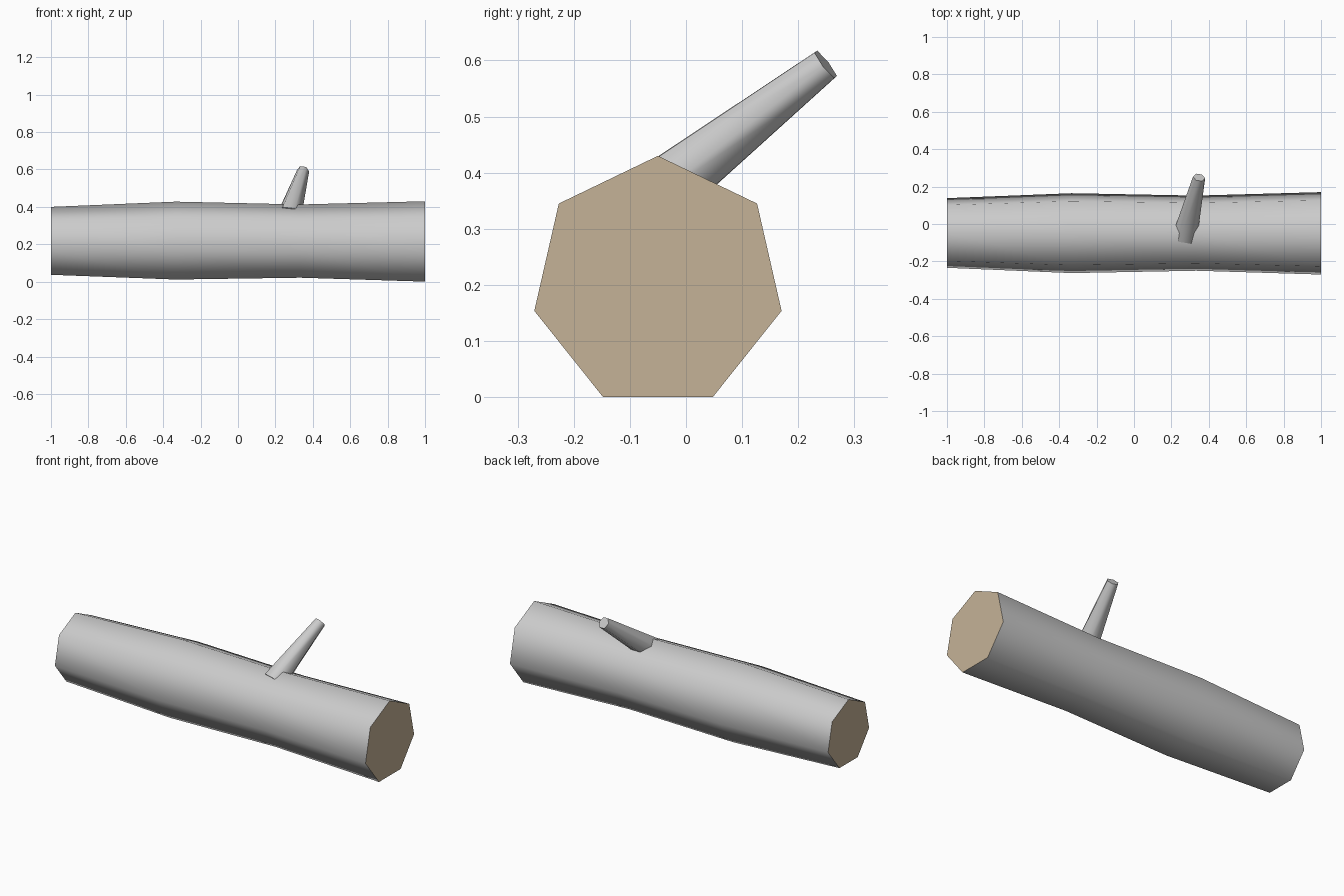
import bpy
import bmesh
import math
from mathutils import Vector

cube = bpy.data.objects.get("Cube")
if cube:
    bpy.data.objects.remove(cube, do_unlink=True)


def make_material(name, rgb):
    mat = bpy.data.materials.new(name)
    mat.use_nodes = True
    mat.diffuse_color = (*rgb, 1)
    mat.node_tree.nodes["Principled BSDF"].inputs["Base Color"].default_value = (*rgb, 1)
    return mat


bark = make_material("grey bark", (0.60, 0.60, 0.60))
cut_wood = make_material("tan cut wood", (0.56, 0.45, 0.31))


def loft(name, sections, sides, u, v, start, materials):
    """Skin regular polygon rings (centre, radius) spanned by axes u and v, with end caps."""
    bm = bmesh.new()
    rings = []
    for centre, radius in sections:
        angles = [start + math.tau * i / sides for i in range(sides)]
        rings.append([bm.verts.new(Vector(centre) + radius * (u * math.cos(a) + v * math.sin(a)))
                      for a in angles])
    for low, high in zip(rings, rings[1:]):
        for i in range(sides):
            j = (i + 1) % sides
            bm.faces.new((low[i], low[j], high[j], high[i]))
    caps = [bm.faces.new(rings[0]), bm.faces.new(rings[-1])]
    for cap in caps:
        cap.material_index = len(materials) - 1
    bmesh.ops.recalc_face_normals(bm, faces=bm.faces)
    mesh = bpy.data.meshes.new(name)
    bm.to_mesh(mesh)
    bm.free()
    for mat in materials:
        mesh.materials.append(mat)
    obj = bpy.data.objects.new(name, mesh)
    bpy.context.collection.objects.link(obj)
    bpy.ops.object.select_all(action="DESELECT")
    obj.select_set(True)
    bpy.context.view_layer.objects.active = obj
    bpy.ops.object.shade_smooth_by_angle(angle=math.radians(65))
    return obj


# Seven-sided trunk with a slight swell, tan sawn ends
trunk = [((-1, -0.048, 0.209), 0.191), ((-0.333, -0.049, 0.209), 0.219),
         ((0.333, -0.049, 0.207), 0.206), ((1, -0.05, 0.204), 0.226)]
loft("log_trunk", trunk, 7, Vector((0, 1, 0)), Vector((0, 0, 1)), math.pi / 2, [bark, cut_wood])

# Tapered six-sided branch stub leaning up and back
root, tip = Vector((0.272, -0.065, 0.349)), Vector((0.348, 0.249, 0.593))
axis = (tip - root).normalized()
across = (Vector((1, 0, 0)) - axis * axis.x).normalized()
loft("branch_stub", [(root, 0.067), (tip, 0.033)], 6, across, axis.cross(across), 0, [bark])
